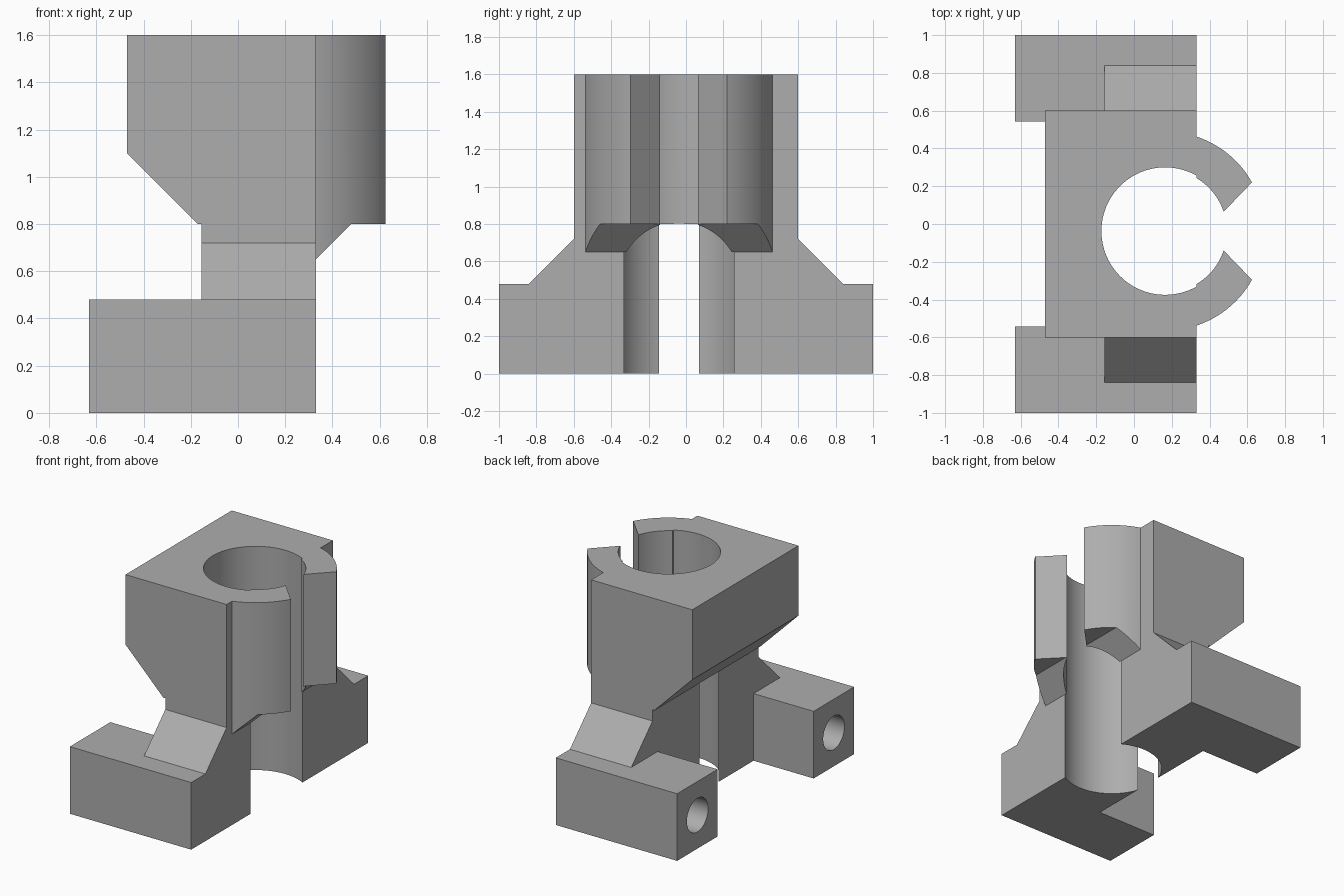
import bpy
import bmesh
from math import radians, cos, sin
from mathutils import Vector

if "Cube" in bpy.data.objects:
    bpy.data.objects.remove(bpy.data.objects["Cube"], do_unlink=True)

GREY = (0.42, 0.42, 0.42, 1)
grey = bpy.data.materials.new("plain grey")
grey.use_nodes = True
grey.diffuse_color = GREY
grey.node_tree.nodes["Principled BSDF"].inputs["Base Color"].default_value = GREY

FACE = 0.33              # flat face the clip arms grow from
WALL = -0.155            # rear face of the lower column
CX, CY = 0.165, -0.0375  # bore axis
TOP = 1.6


def prism(name, profile, axis, lo, hi):
    """Extrude a 2D profile along x, y or z from lo to hi."""
    place = {"x": lambda a, b, t: (t, a, b),
             "y": lambda a, b, t: (a, t, b),
             "z": lambda a, b, t: (a, b, t)}[axis]
    bm = bmesh.new()
    base = bm.faces.new([bm.verts.new(place(a, b, lo)) for a, b in profile])
    new = bmesh.ops.extrude_face_region(bm, geom=[base])["geom"]
    bmesh.ops.translate(bm, vec=Vector(place(0, 0, hi - lo)),
                        verts=[v for v in new if isinstance(v, bmesh.types.BMVert)])
    bmesh.ops.recalc_face_normals(bm, faces=bm.faces)
    mesh = bpy.data.meshes.new(name)
    bm.to_mesh(mesh)
    bm.free()
    mesh.materials.append(grey)
    obj = bpy.data.objects.new(name, mesh)
    bpy.context.collection.objects.link(obj)
    return obj


def box(name, x, y, z):
    return prism(name, [(x[0], z[0]), (x[1], z[0]), (x[1], z[1]), (x[0], z[1])], "y", *y)


def arc(cx, cy, r, start, end, n):
    angles = [radians(start + (end - start) * i / n) for i in range(n + 1)]
    return [(cx + r * cos(a), cy + r * sin(a)) for a in angles]


def combine(obj, tool, operation):
    """Boolean with a tool that is used up."""
    mod = obj.modifiers.new(operation.lower(), "BOOLEAN")
    mod.operation, mod.object, mod.solver = operation, tool, "EXACT"
    bpy.context.view_layer.objects.active = obj
    bpy.ops.object.modifier_apply(modifier=mod.name)
    bpy.data.objects.remove(tool, do_unlink=True)


def smooth(obj):
    bpy.ops.object.select_all(action="DESELECT")
    obj.select_set(True)
    bpy.context.view_layer.objects.active = obj
    bpy.ops.object.shade_smooth_by_angle(angle=radians(25))


# Upper block with a sloping rear underside
body = prism("clamp_body", [(-0.47, TOP), (-0.47, 1.1), (-0.17, 0.8), (FACE, 0.8), (FACE, TOP)],
             "y", -0.6, 0.6)

# Lower column flaring into the feet
half = [(1, 0), (1, 0.48), (0.84, 0.48), (0.6, 0.72), (0.6, 0.8)]
column = prism("column", half + [(-y, z) for y, z in reversed(half)], "x", WALL, FACE)
combine(body, column, "UNION")

# Two feet reaching back, each with a blind round hole
for side in (-1, 1):
    combine(body, box("foot", (-0.63, WALL), sorted((side * 0.5425, side)), (0, 0.48)), "UNION")
    hole = prism("foot_hole", arc(side * 0.77, 0.24, 0.12, 0, 354.375, 63), "x", -0.7, 0.01)
    combine(body, hole, "DIFFERENCE")

# Vertical bore through everything
bore = prism("bore", arc(CX, CY, 0.3375, 0, 356.25, 95), "z", -0.1, TOP + 0.1)
combine(body, bore, "DIFFERENCE")
smooth(body)

# Curved clip arms with a sloping underside near the block
for side, name in ((-1, "front_clip_arm"), (1, "back_clip_arm")):
    outline = (arc(CX, CY, 0.527, side * 71.75, side * 29.3, 24)
               + arc(CX, CY, 0.326, side * 18.3, side * 59.6, 24))
    arm = prism(name, outline, "z", 0.65, TOP)
    under = prism("arm_cutter", [(0.33, 0.65), (0.48, 0.8), (0.8, 0.8), (0.8, 0.5), (0.18, 0.5)],
                  "y", -1, 1)
    combine(arm, under, "DIFFERENCE")
    smooth(arm)
